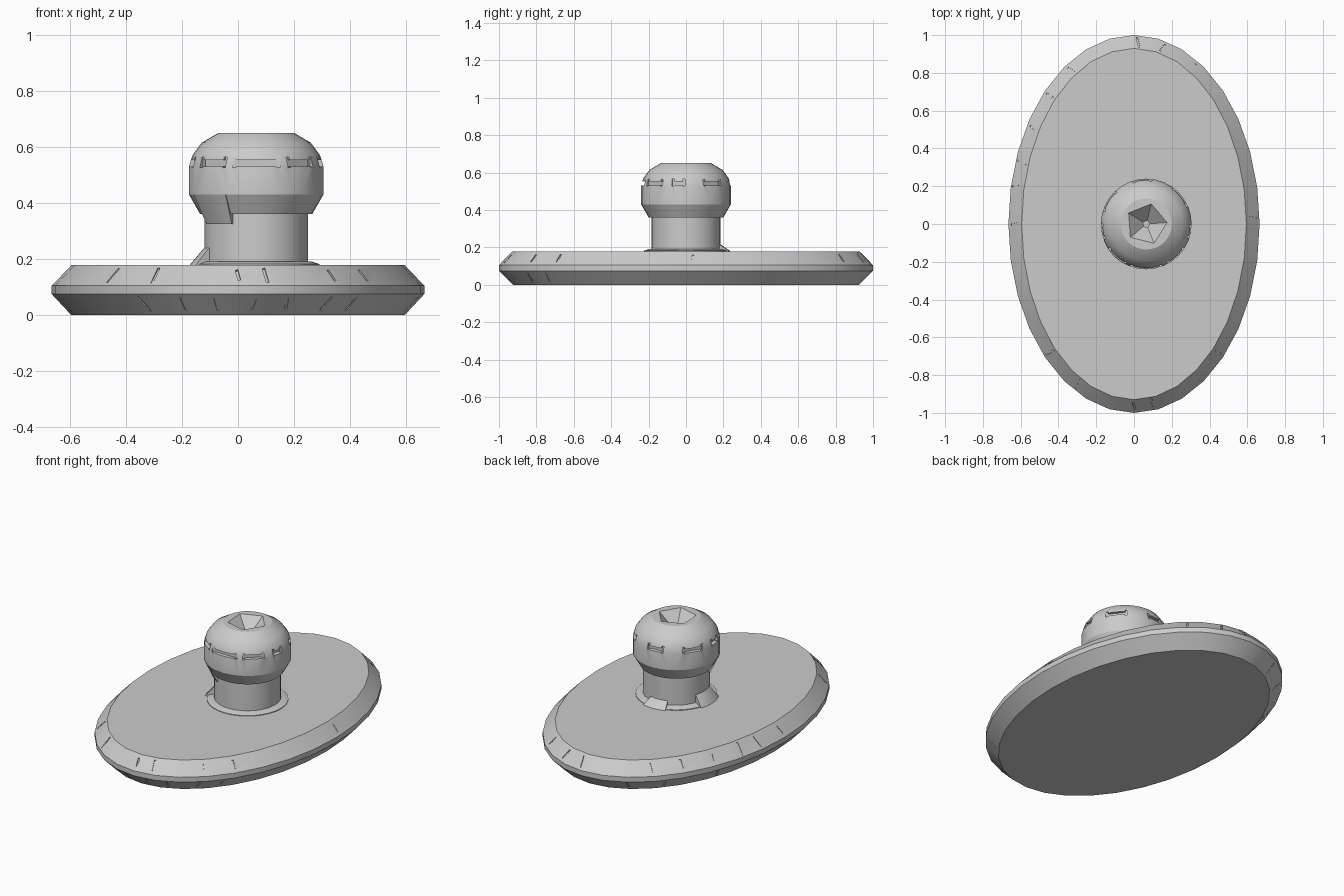
import bpy, bmesh, random
from math import cos, sin, radians, pi, atan2
from mathutils import Matrix, Vector

random.seed(4)
if "Cube" in bpy.data.objects:
    bpy.data.objects.remove(bpy.data.objects["Cube"], do_unlink=True)

POST_X = 0.065
grey = bpy.data.materials.new("stone_grey")
grey.use_nodes = True
grey.diffuse_color = (0.6, 0.6, 0.6, 1)
grey.node_tree.nodes["Principled BSDF"].inputs["Base Color"].default_value = (0.6, 0.6, 0.6, 1)


def finish(bm, name):
    bmesh.ops.recalc_face_normals(bm, faces=bm.faces)
    mesh = bpy.data.meshes.new(name)
    bm.to_mesh(mesh)
    bm.free()
    mesh.materials.append(grey)
    obj = bpy.data.objects.new(name, mesh)
    bpy.context.collection.objects.link(obj)
    return obj


def loft(name, rings, count, x=0.0, start=0.0):
    """Stack elliptical rings (rx, ry, z) and cap both ends."""
    bm = bmesh.new()
    loops = []
    for rx, ry, z in rings:
        angles = [start + 2 * pi * i / count for i in range(count)]
        loops.append([bm.verts.new((x + rx * cos(a), ry * sin(a), z)) for a in angles])
    for low, high in zip(loops, loops[1:]):
        for i in range(count):
            j = (i + 1) % count
            bm.faces.new((low[i], low[j], high[j], high[i]))
    bm.faces.new(loops[0])
    bm.faces.new(loops[-1])
    return finish(bm, name)


def sector(name, section, first, last, steps=8):
    """Sweep a closed (r, z) section part of the way round the post."""
    bm = bmesh.new()
    loops = []
    for i in range(steps + 1):
        a = radians(first + (last - first) * i / steps)
        loops.append([bm.verts.new((POST_X + r * cos(a), r * sin(a), z)) for r, z in section])
    n = len(section)
    for a, b in zip(loops, loops[1:]):
        for i in range(n):
            j = (i + 1) % n
            bm.faces.new((a[i], a[j], b[j], b[i]))
    bm.faces.new(loops[0])
    bm.faces.new(loops[-1])
    return finish(bm, name)


def add_box(bm, matrix, size):
    bmesh.ops.create_cube(bm, size=1, matrix=matrix @ Matrix.Diagonal((*size, 1)))


def carve(obj, cutter):
    mod = obj.modifiers.new("carve", 'BOOLEAN')
    mod.operation = 'DIFFERENCE'
    mod.solver = 'EXACT'
    mod.object = cutter
    bpy.context.view_layer.objects.active = obj
    bpy.ops.object.modifier_apply(modifier=mod.name)
    bpy.data.objects.remove(cutter, do_unlink=True)


def smooth(obj, angle):
    bpy.ops.object.select_all(action='DESELECT')
    obj.select_set(True)
    bpy.context.view_layer.objects.active = obj
    bpy.ops.object.shade_smooth_by_angle(angle=radians(angle))


# Oval base with chamfered rims
base = loft("oval_base", [(0.595, 0.925, 0), (0.665, 1, 0.075),
                          (0.665, 1, 0.105), (0.595, 0.93, 0.178)], 32)

# Cracks chipped into the upper and lower chamfers
bm = bmesh.new()
upper = (2, 60, 76, 88, 122, 135, 148, 160, 168, 180, 225, 242, 270, 279, 302, 315)
lower = (112, 128, 150, 238, 252, 263, 275, 286, 300, 310)
for angles, z, side in ((upper, 0.145, 1), (lower, 0.035, -1)):
    for degrees in angles:
        a = radians(degrees)
        turn = atan2(sin(a) / 0.965, cos(a) / 0.635)
        place = (Matrix.Translation((0.635 * cos(a), 0.965 * sin(a), z))
                 @ Matrix.Rotation(turn, 4, 'Z')
                 @ Matrix.Rotation(-side * pi / 4, 4, 'Y')
                 @ Matrix.Rotation(random.uniform(-0.25, 0.25), 4, 'X'))
        add_box(bm, place, (0.02, 0.01, random.uniform(0.05, 0.08)))
carve(base, finish(bm, "crack_cutter"))
smooth(base, 20)

# Post, low collar and the flared root on its far side
post = loft("post", [(0.185, 0.185, 0.17), (0.185, 0.185, 0.37)], 32, POST_X)
collar = loft("collar", [(0.225, 0.225, 0.17), (0.225, 0.225, 0.182),
                         (0.195, 0.195, 0.192)], 32, POST_X)
flare_section = [(0.17, 0.17), (0.24, 0.17), (0.235, 0.182), (0.186, 0.24), (0.17, 0.24)]
flares = [sector("flared_root_side", flare_section, 160, 205),
          sector("flared_root_back", [(r, min(z, 0.215)) for r, z in flare_section], 75, 110)]

# Rounded knob
profile = [(0.2, 0.36), (0.24, 0.43), (0.24, 0.53), (0.228, 0.57),
           (0.195, 0.615), (0.135, 0.65)]
knob = loft("knob", [(r, r, z) for r, z in profile], 32, POST_X)

# Five-sided socket sunk into the top
socket = loft("socket_cutter", [(0.02, 0.02, 0.57), (0.11, 0.11, 0.65), (0.11, 0.11, 0.7)],
              5, POST_X, radians(4))
carve(knob, socket)

# Worn slots round the knob
bm = bmesh.new()
for degrees, width in ((270, 0.15), (313, 0.1), (350, 0.05), (38, 0.1),
                       (95, 0.08), (148, 0.1), (190, 0.06), (228, 0.1)):
    a = radians(degrees)
    place = (Matrix.Translation((POST_X + 0.235 * cos(a), 0.235 * sin(a), 0.542))
             @ Matrix.Rotation(a, 4, 'Z'))
    add_box(bm, place, (0.04, width, 0.022))
    for end in (-1, 1):
        add_box(bm, place @ Matrix.Translation((0, end * (width / 2 + 0.004), 0.004)),
                (0.036, 0.012, 0.038))
slots = finish(bm, "slot_cutter")
slots.modifiers.new("merge", 'REMESH').mode = 'SHARP'
slots.modifiers.clear()
mod = knob.modifiers.new("slots", 'BOOLEAN')
mod.solver = 'EXACT'
mod.use_self = True
mod.object = slots
bpy.context.view_layer.objects.active = knob
bpy.ops.object.modifier_apply(modifier=mod.name)
bpy.data.objects.remove(slots, do_unlink=True)

# Lip hanging below one side of the knob
lip = sector("knob_lip", [(0.18, 0.325), (0.192, 0.325), (0.241, 0.43), (0.18, 0.43)], 202, 243)

for obj in (post, collar, knob, lip, *flares):
    smooth(obj, 25)
